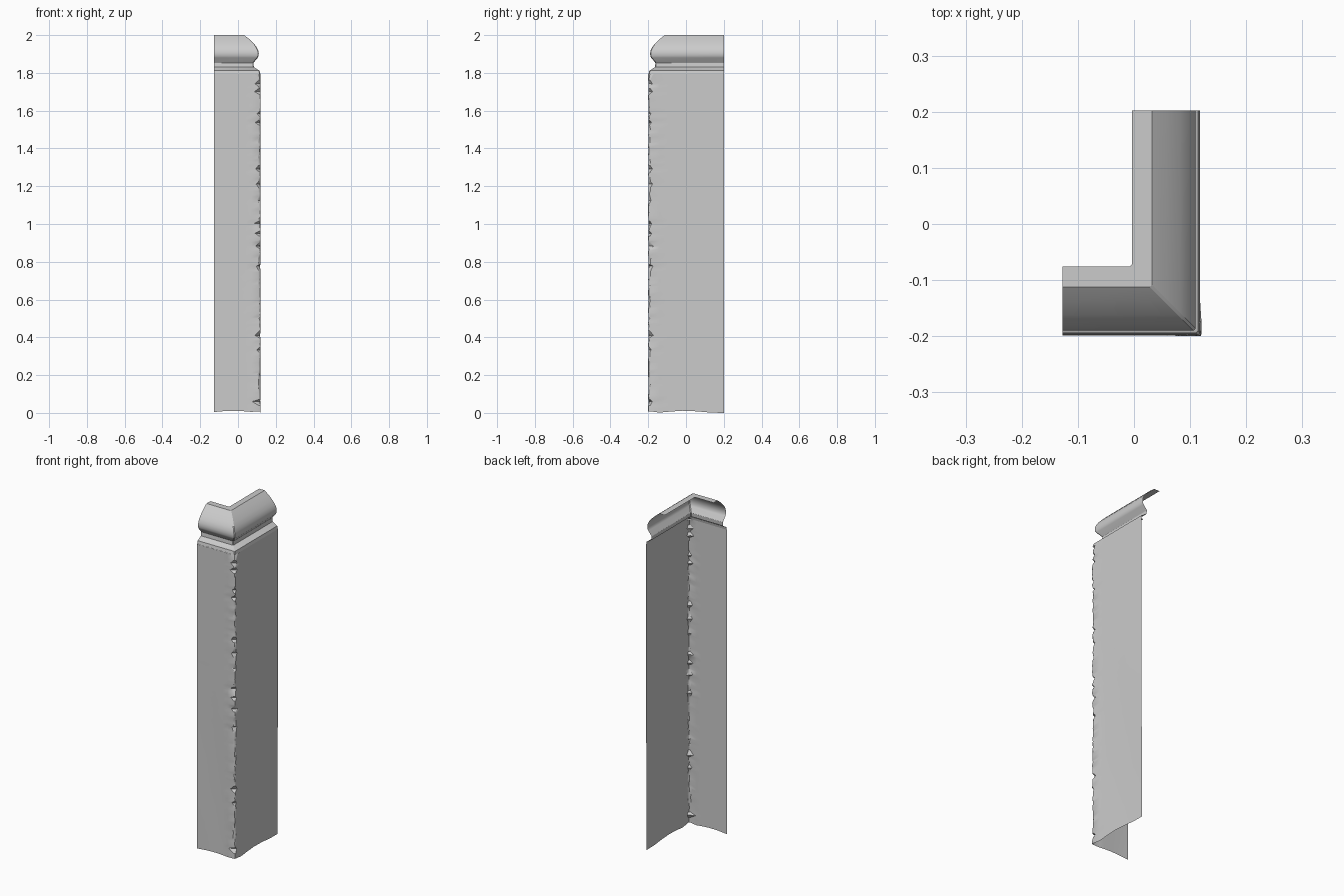
import bpy, bmesh, math, random

random.seed(7)
if "Cube" in bpy.data.objects:
    bpy.data.objects.remove(bpy.data.objects["Cube"], do_unlink=True)

# Outer limits of the L-shaped plan
LEFT, RIGHT, FRONT, BACK = -0.127, 0.120, -0.200, 0.202

stone = bpy.data.materials.new("grey stone")
stone.use_nodes = True
stone.diffuse_color = (0.6, 0.6, 0.6, 1)
stone.node_tree.nodes["Principled BSDF"].inputs["Base Color"].default_value = (0.6, 0.6, 0.6, 1)


def sheet(name, rows, angle):
    """Skin a list of equally long point rows into an open surface."""
    bm = bmesh.new()
    grid = [[bm.verts.new(p) for p in row] for row in rows]
    for low, high in zip(grid, grid[1:]):
        for i in range(len(low) - 1):
            bm.faces.new((low[i], low[i + 1], high[i + 1], high[i]))
    mesh = bpy.data.meshes.new(name)
    bm.to_mesh(mesh)
    bm.free()
    mesh.materials.append(stone)
    obj = bpy.data.objects.new(name, mesh)
    bpy.context.collection.objects.link(obj)
    bpy.ops.object.select_all(action='DESELECT')
    obj.select_set(True)
    bpy.context.view_layer.objects.active = obj
    bpy.ops.object.shade_smooth_by_angle(angle=math.radians(angle))
    return obj


# Moulded cap: (inset from the outer faces, height), mitred round the corner
profile = [(0.002, 1.795), (0.006, 1.813), (0.014, 1.816), (0.030, 1.827),
           (0.036, 1.830), (0.038, 1.852), (0.036, 1.856), (0.016, 1.880),
           (0.011, 1.890), (0.010, 1.905), (0.013, 1.920), (0.022, 1.938),
           (0.038, 1.957), (0.062, 1.980), (0.088, 2.000), (0.124, 2.000)]
bevel = 0.004
cap_rows = []
for inset, z in profile:
    x, y = RIGHT - inset, FRONT + inset
    cap_rows.append([(LEFT, y, z), (x - bevel, y, z),
                     (x, y + bevel, z), (x, BACK, z)])
sheet("moulded_cap", cap_rows, 25)

# Two-sided wall panel with a chipped outer corner
front_x = [LEFT, -0.07, -0.01, 0.04, 0.07]
side_y = [-0.14, -0.09, -0.02, 0.06, 0.13, BACK]
count = 110
wall_rows = []
for k in range(count + 1):
    t = k / count
    z = 0.01 + 1.785 * t
    if 0 < k < count:
        z += random.uniform(-0.005, 0.005)

    # Chip size varies gently, with occasional thin cracks
    chip = 0.005 + 0.003 * math.sin(19 * t) + random.uniform(0, 0.005)
    a = chip + random.uniform(0, 0.004)
    b = chip + random.uniform(0, 0.004)
    dent = random.uniform(-0.001, 0.002)
    if 0 < k < count and random.random() < 0.16:
        a += random.uniform(0.008, 0.035)
        b += random.uniform(0.005, 0.02)
        dent += 0.003
    if t > 0.975:                       # broken shoulder under the cap
        a += 0.7 * (t - 0.975)
        b += 0.7 * (t - 0.975)

    def foot(s):
        """Uneven lower edge, fading out just above the base."""
        return (0.006 * math.sin(s * 17 + 2) - 0.003) * max(0, 1 - t * 25)

    row = []
    for x in front_x:
        wave = 0.0015 * (1 + math.sin(7 * t + 22 * x)) * (1 - t)
        row.append((x, FRONT + wave + 0.001, z + foot(x)))
    row.append((RIGHT - a, FRONT + max(dent, 0), z))
    row.append((RIGHT - 0.35 * a - dent, FRONT + 0.35 * b + dent, z))
    row.append((RIGHT - max(dent, 0), FRONT + b, z))
    for y in side_y:
        wave = 0.002 * (1 + math.sin(5 * t + 9 * y)) * (1 - t)
        row.append((RIGHT - wave - 0.002, y, z + foot(y + 0.35)))
    wall_rows.append(row)
low = min(p[2] for p in wall_rows[0])
wall_rows[0] = [(x, y, z - low) for x, y, z in wall_rows[0]]
sheet("chipped_wall", wall_rows, 30)
